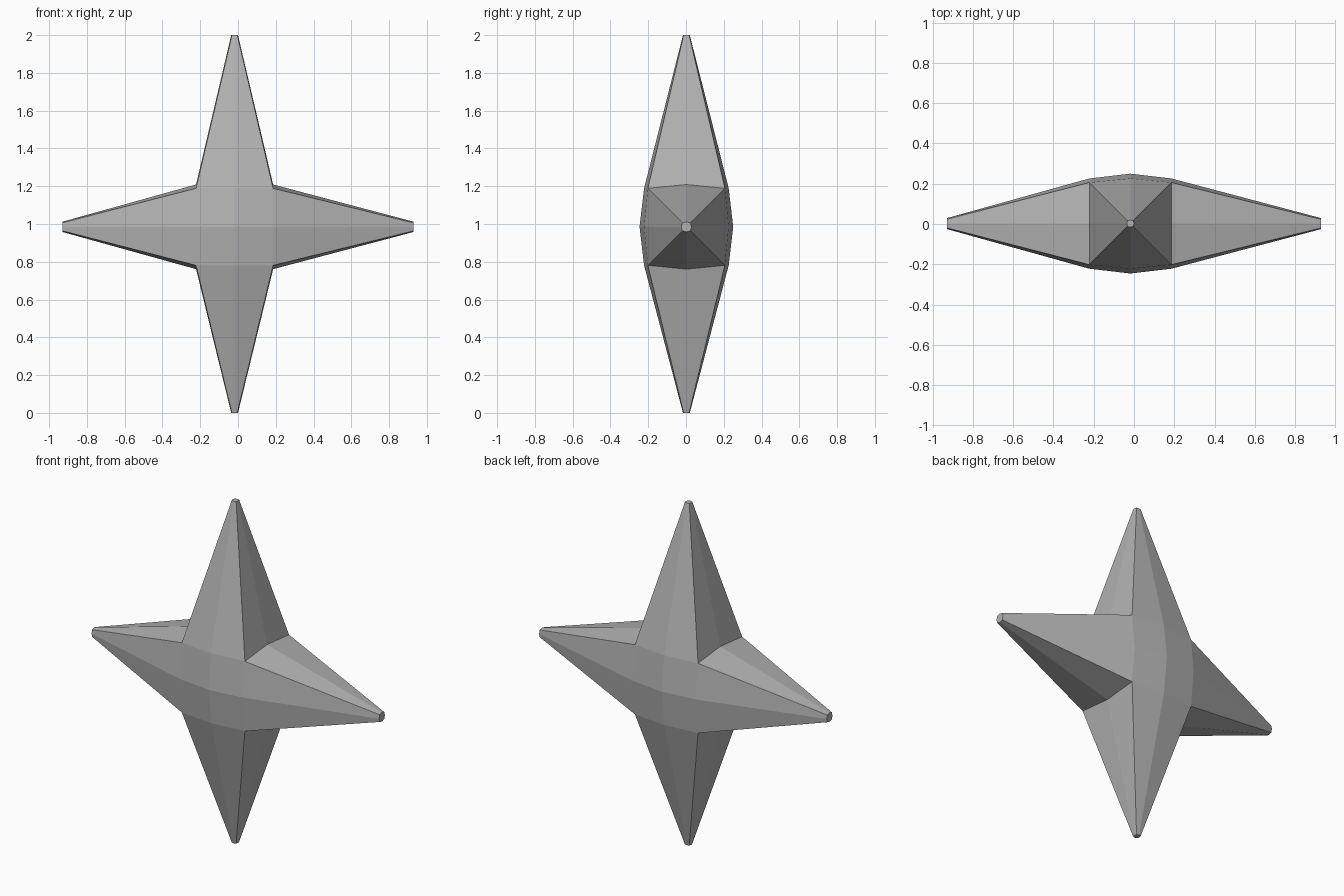
import bpy
import bmesh
from mathutils import Vector

CENTRE = Vector((-0.018, 0.002, 0.985))
HALF = 0.204      # corner offset of the core
BULGE = 0.224     # outward offset of edge midpoints
DEPTH = 0.248     # front and back centre offset

if "Cube" in bpy.data.objects:
    bpy.data.objects.remove(bpy.data.objects["Cube"], do_unlink=True)

grey = bpy.data.materials.new("mid grey")
grey.use_nodes = True
grey.diffuse_color = (0.45, 0.45, 0.45, 1)
grey.node_tree.nodes["Principled BSDF"].inputs["Base Color"].default_value = grey.diffuse_color

# Core: a cube with every face split in four
bm = bmesh.new()
bmesh.ops.create_cube(bm, size=2)
bmesh.ops.subdivide_edges(bm, edges=bm.edges[:], cuts=1, use_grid_fill=True)
for v in bm.verts:
    signs = [round(c) for c in v.co]
    flat = [i for i in range(3) if signs[i] == 0]
    size = [HALF] * 3
    if len(flat) == 2:                      # face centres
        size = [DEPTH] * 3
    elif flat and flat[0] != 1:             # midpoints beside the front and back
        size[1] = BULGE
    elif flat:                              # notch between neighbouring arms
        size[2] = BULGE
    v.co = Vector(s * k for s, k in zip(signs, size))


def add_arm(axis, sign, tip_at, radius):
    """Extrude one side of the core into a tapered eight-sided point."""
    bm.normal_update()
    others = [i for i in range(3) if i != axis]
    side = [f for f in bm.faces
            if f.calc_center_median()[axis] * sign > HALF * 0.99
            and f.normal[axis] * sign > 0.7]
    grown = bmesh.ops.extrude_face_region(bm, geom=side)["geom"]
    left = [f for f in side if f.is_valid]
    if left:
        bmesh.ops.delete(bm, geom=left, context='FACES')
    for v in [g for g in grown if isinstance(g, bmesh.types.BMVert)]:
        corner = all(abs(v.co[i]) > 0.1 for i in others)
        for i in others:
            if abs(v.co[i]) > 0.1:
                v.co[i] = radius * (0.78 if corner else 1) * (1 if v.co[i] > 0 else -1)
            else:
                v.co[i] = 0
        v.co[axis] = tip_at - CENTRE[axis]


# Long vertical arms, shorter side arms
for axis, sign, tip_at, radius in ((2, 1, 2, 0.018), (2, -1, 0, 0.018),
                                   (0, 1, 0.93, 0.027), (0, -1, -0.93, 0.027)):
    add_arm(axis, sign, tip_at, radius)

bmesh.ops.translate(bm, verts=bm.verts[:], vec=CENTRE)
bmesh.ops.recalc_face_normals(bm, faces=bm.faces[:])
mesh = bpy.data.meshes.new("four_point_star")
bm.to_mesh(mesh)
bm.free()
mesh.materials.append(grey)
star = bpy.data.objects.new("four_point_star", mesh)
bpy.context.collection.objects.link(star)
